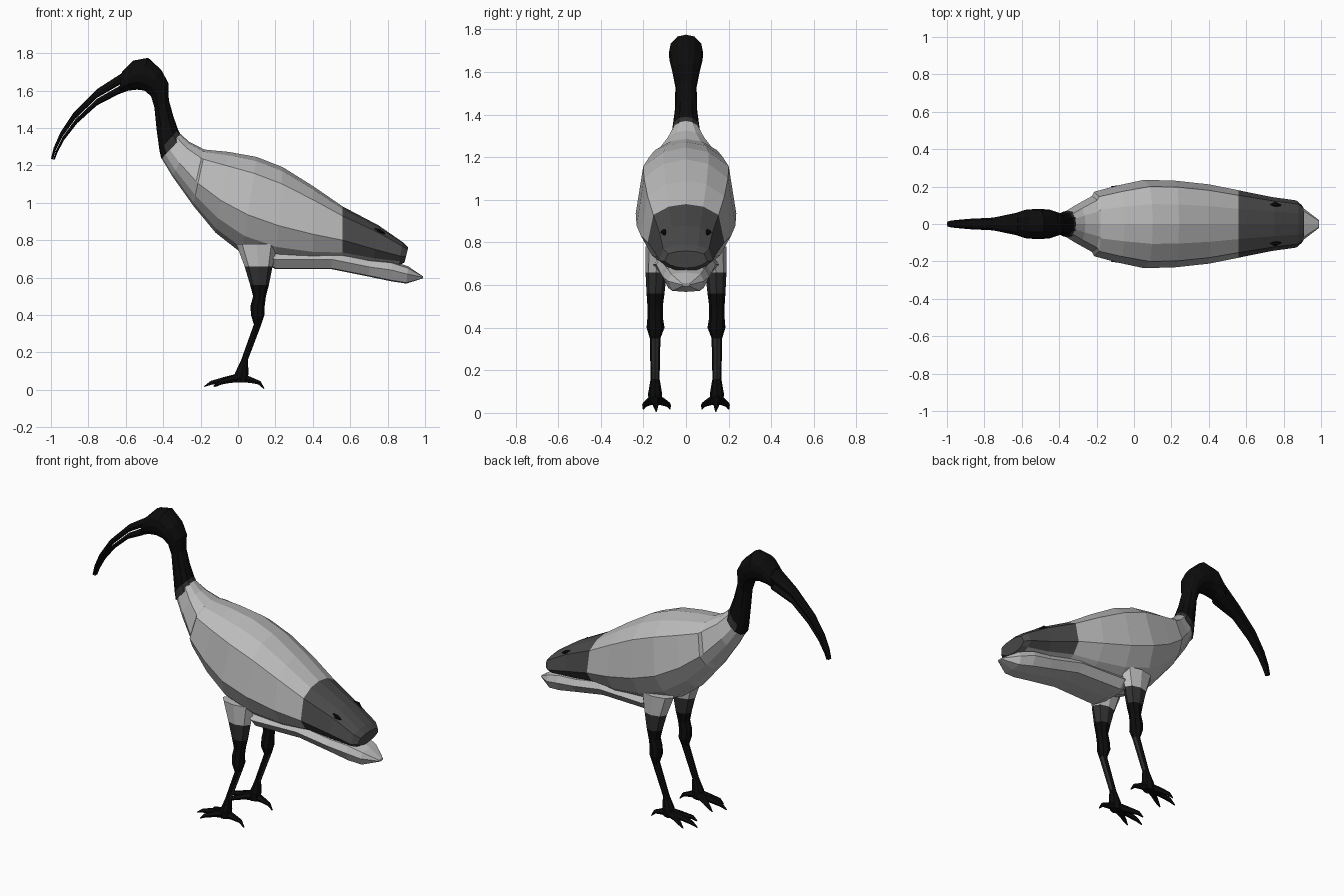
import bpy, bmesh, math
from mathutils import Vector

PALETTE = {"pale_grey": 0.5, "slate": 0.07, "charcoal": 0.03, "black": 0.0037}
MATS = []
for mat_name, v in PALETTE.items():
    m = bpy.data.materials.new(mat_name)
    m.diffuse_color = (v, v, v, 1)
    MATS.append(m)
PALE, SLATE, CHARCOAL, BLACK = range(4)


def skin(name, rings, colour):
    """Join closed rings into a capped tube; colour(segment, face centre, normal) picks a material."""
    bm = bmesh.new()
    rows = [[bm.verts.new(p) for p in ring] for ring in rings]
    n = len(rows[0])
    seg_of = {}
    for i, (a, b) in enumerate(zip(rows, rows[1:])):
        for j in range(n):
            k = (j + 1) % n
            seg_of[bm.faces.new((a[j], a[k], b[k], b[j]))] = i
    seg_of[bm.faces.new(rows[0])] = 0
    seg_of[bm.faces.new(rows[-1])] = len(rows) - 2
    bmesh.ops.recalc_face_normals(bm, faces=bm.faces[:])
    for f, i in seg_of.items():
        f.material_index = colour(i, f.calc_center_median(), f.normal)
    me = bpy.data.meshes.new(name)
    bm.to_mesh(me)
    bm.free()
    for m in MATS:
        me.materials.append(m)
    ob = bpy.data.objects.new(name, me)
    bpy.context.collection.objects.link(ob)
    return ob


def sections(stations, half):
    """Rings from (top x, top z, bottom x, bottom z, half width) and a half outline of (drop, width)."""
    outline = half + [(t, -w) for t, w in half[-2:0:-1]]
    return [[(xt + (xb - xt) * t, w * y, zt + (zb - zt) * t) for t, y in outline]
            for xt, zt, xb, zb, w in stations]


def tube(path, sides=6):
    """Horizontal-free tapered tube rings from (point, radius) pairs."""
    rings = []
    for i, (p, r) in enumerate(path):
        d = (Vector(path[min(i + 1, len(path) - 1)][0]) - Vector(path[max(i - 1, 0)][0])).normalized()
        side = d.cross(Vector((0, 0, 1))).normalized()
        up = side.cross(d)
        rings.append([Vector(p) + r * (side * math.cos(a) + up * math.sin(a))
                      for a in (2 * math.pi * k / sides for k in range(sides))])
    return rings


# Body with folded wings
body = [
    (-0.31, 1.37, -0.41, 1.24, 0.065), (-0.26, 1.325, -0.35, 1.14, 0.10),
    (-0.185, 1.287, -0.25, 1.00, 0.15), (-0.175, 1.284, -0.24, 0.985, 0.172),
    (-0.05, 1.272, -0.12, 0.84, 0.205), (0.10, 1.245, 0.02, 0.73, 0.236),
    (0.24, 1.19, 0.20, 0.67, 0.232), (0.40, 1.09, 0.40, 0.66, 0.212),
    (0.56, 0.98, 0.56, 0.68, 0.18), (0.75, 0.88, 0.72, 0.665, 0.145),
    (0.88, 0.79, 0.86, 0.665, 0.126), (0.91, 0.76, 0.89, 0.68, 0.10)]
body_half = [(0, 0), (0.04, 0.45), (0.17, 0.85), (0.6, 1), (0.82, 0.75), (0.95, 0.4), (1, 0)]


def body_colour(i, c, n):
    # Dark wing tips above the slanting lower wing edge
    return SLATE if i >= 8 and c.z > 0.77 - 0.33 * (c.x - 0.57) else PALE


skin("body", sections(body, body_half), body_colour)

# Under-tail and tail
tail = [(0.08, 0.78, 0.14, 0.68, 0.12), (0.20, 0.74, 0.20, 0.645, 0.155),
        (0.50, 0.74, 0.50, 0.645, 0.14), (0.70, 0.70, 0.70, 0.605, 0.12),
        (0.82, 0.69, 0.82, 0.58, 0.11), (0.91, 0.66, 0.90, 0.568, 0.085),
        (0.99, 0.606, 0.99, 0.596, 0.02)]
tail_half = [(0, 0), (0.1, 0.8), (0.45, 1), (0.95, 0.75), (1, 0)]
skin("tail", sections(tail, tail_half), lambda i, c, n: PALE)

# Neck and head
oval = [(0, 0), (0.05, 0.5), (0.25, 0.9), (0.5, 1), (0.75, 0.9), (0.95, 0.5), (1, 0)]
neck = [(-0.30, 1.35, -0.41, 1.235, 0.072), (-0.32, 1.39, -0.42, 1.28, 0.064),
        (-0.345, 1.46, -0.435, 1.39, 0.052), (-0.37, 1.55, -0.447, 1.51, 0.05),
        (-0.372, 1.64, -0.465, 1.57, 0.065), (-0.41, 1.71, -0.50, 1.60, 0.078),
        (-0.48, 1.775, -0.54, 1.605, 0.08), (-0.56, 1.76, -0.585, 1.60, 0.078),
        (-0.62, 1.70, -0.64, 1.58, 0.06)]
skin("neck_and_head", sections(neck, oval),
     lambda i, c, n: CHARCOAL if i == 0 and c.x > -0.39 else BLACK)

# Curved beak in two halves with a fine gap
beak = [(-0.61, 1.70, -0.63, 1.585, 0.06), (-0.75, 1.61, -0.755, 1.52, 0.034),
        (-0.88, 1.48, -0.86, 1.425, 0.028), (-0.95, 1.375, -0.93, 1.335, 0.022),
        (-0.985, 1.295, -0.965, 1.27, 0.018), (-1.0, 1.235, -0.98, 1.23, 0.014)]
beak_half = [(0, 0), (0.15, 0.7), (0.5, 1), (0.85, 0.9), (1, 0)]
for name, a, b in (("upper_beak", 0, 0.54), ("lower_beak", 0.6, 1)):
    cut = [(xt + (xb - xt) * a, zt + (zb - zt) * a, xt + (xb - xt) * b, zt + (zb - zt) * b, w)
           for xt, zt, xb, zb, w in beak]
    skin(name, sections(cut, beak_half), lambda i, c, n: BLACK)

# Legs: (x, offset from centre, z, x radius, y radius)
leg = [(0.10, 0.135, 0.78, 0.11, 0.055), (0.11, 0.14, 0.66, 0.075, 0.05),
       (0.115, 0.143, 0.56, 0.05, 0.042), (0.115, 0.145, 0.50, 0.034, 0.036),
       (0.105, 0.145, 0.45, 0.038, 0.036), (0.105, 0.143, 0.40, 0.036, 0.042),
       (0.105, 0.145, 0.35, 0.02, 0.025), (0.035, 0.145, 0.16, 0.018, 0.021),
       (0.02, 0.145, 0.09, 0.036, 0.033), (0.01, 0.145, 0.04, 0.04, 0.03)]


def leg_colour(i, c, n):
    if i == 0:
        return PALE
    if i == 1 or (i == 6 and n.x > 0.6):
        return CHARCOAL
    return BLACK


for label, s in (("left", 1), ("right", -1)):
    rings = [[(x + rx * math.cos(a), s * y + ry * math.sin(a), z)
              for a in (math.pi * k / 4 for k in range(8))] for x, y, z, rx, ry in leg]
    skin(label + "_leg", rings, leg_colour)
    # Three forward toes and one hind toe
    for toe, dx, dy in (("outer", -0.13, 0.055), ("middle", -0.19, 0.0),
                        ("inner", -0.14, -0.07), ("hind", 0.13, -0.005)):
        y = s * 0.145
        path = [((0.01, y, 0.065), 0.028),
                ((0.01 + dx * 0.45, y + s * dy * 0.5, 0.052), 0.018),
                ((0.01 + dx * 0.8, y + s * dy * 0.9, 0.038), 0.012),
                ((0.01 + dx, y + s * dy, 0.006 if dx > 0 else 0.018), 0.003)]
        skin(f"{label}_{toe}_toe", tube(path), lambda i, c, n: BLACK)
    # Dark fleck on the wing tip
    fleck = [((0.725, s * 0.10, 0.862), 0.003), ((0.755, s * 0.105, 0.848), 0.014),
             ((0.785, s * 0.10, 0.836), 0.003)]
    skin(label + "_wing_fleck", tube(fleck), lambda i, c, n: BLACK)
